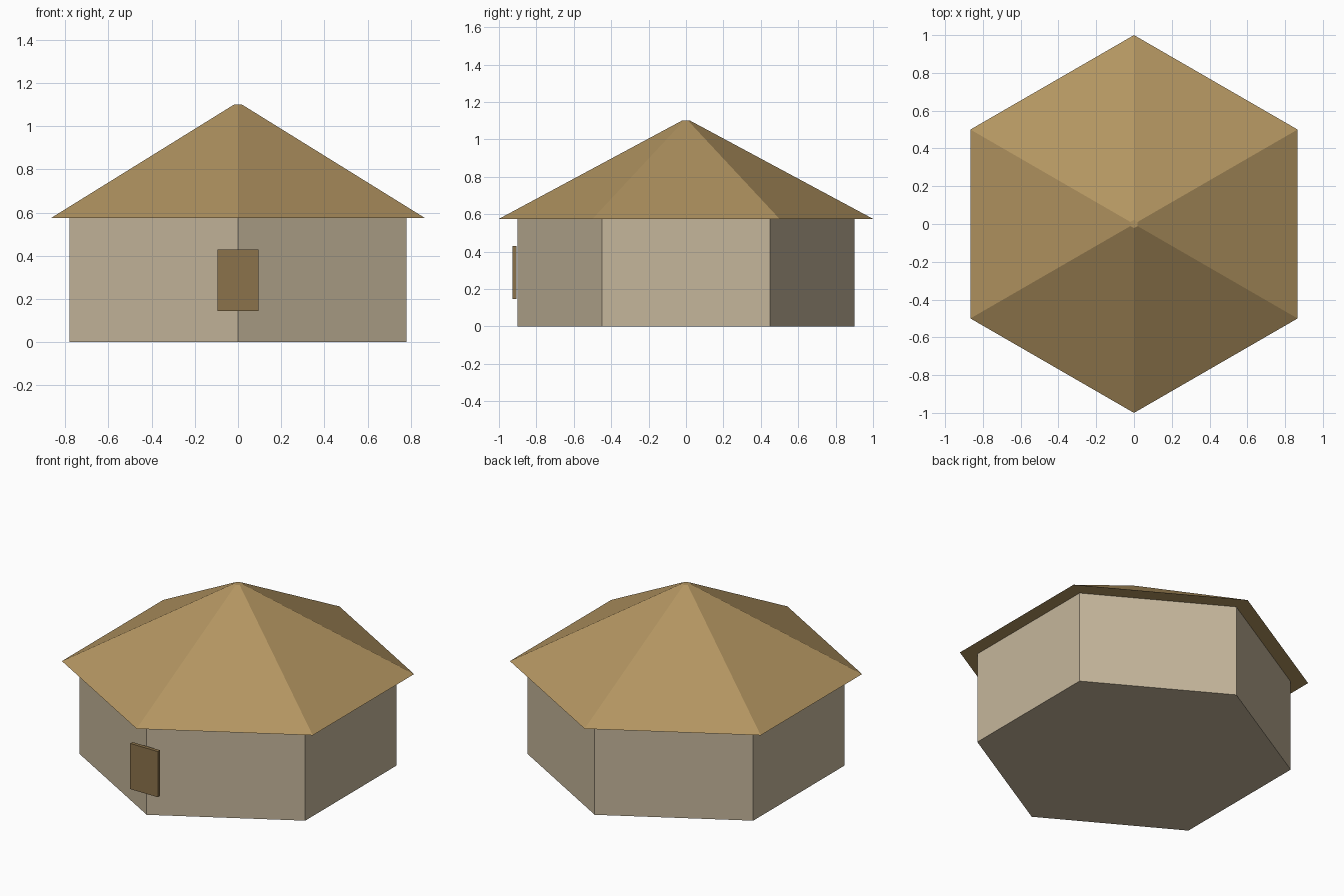
import bpy

if "Cube" in bpy.data.objects:
    bpy.data.objects.remove(bpy.data.objects["Cube"])

EAVES = 0.575


def paint(obj, name, color):
    mat = bpy.data.materials.new(name)
    mat.diffuse_color = (*color, 1)
    mat.use_nodes = True
    mat.node_tree.nodes["Principled BSDF"].inputs["Base Color"].default_value = mat.diffuse_color
    obj.data.materials.append(mat)


def hexagon(name, r_bottom, r_top, z0, z1):
    # six-sided frustum with corners on the y axis
    bpy.ops.mesh.primitive_cone_add(vertices=6, radius1=r_bottom, radius2=r_top,
                                    depth=z1 - z0, location=(0, 0, (z0 + z1) / 2))
    obj = bpy.context.object
    obj.name = name
    return obj


# Hexagonal walls
walls = hexagon("walls", 0.9, 0.9, 0, EAVES)
paint(walls, "mud_plaster", (0.56, 0.47, 0.33))

# Overhanging thatched roof with a tiny flat tip
roof = hexagon("roof", 1.0, 0.022, EAVES, 1.1)
paint(roof, "thatch", (0.45, 0.30, 0.12))

# Thin door panel in front of the front corner
bpy.ops.mesh.primitive_cube_add(size=1, location=(0, -0.916, 0.288))
door = bpy.context.object
door.name = "door"
door.scale = (0.19, 0.022, 0.285)
bpy.ops.object.transform_apply(location=False, rotation=False, scale=True)
paint(door, "dark_wood", (0.26, 0.17, 0.07))
